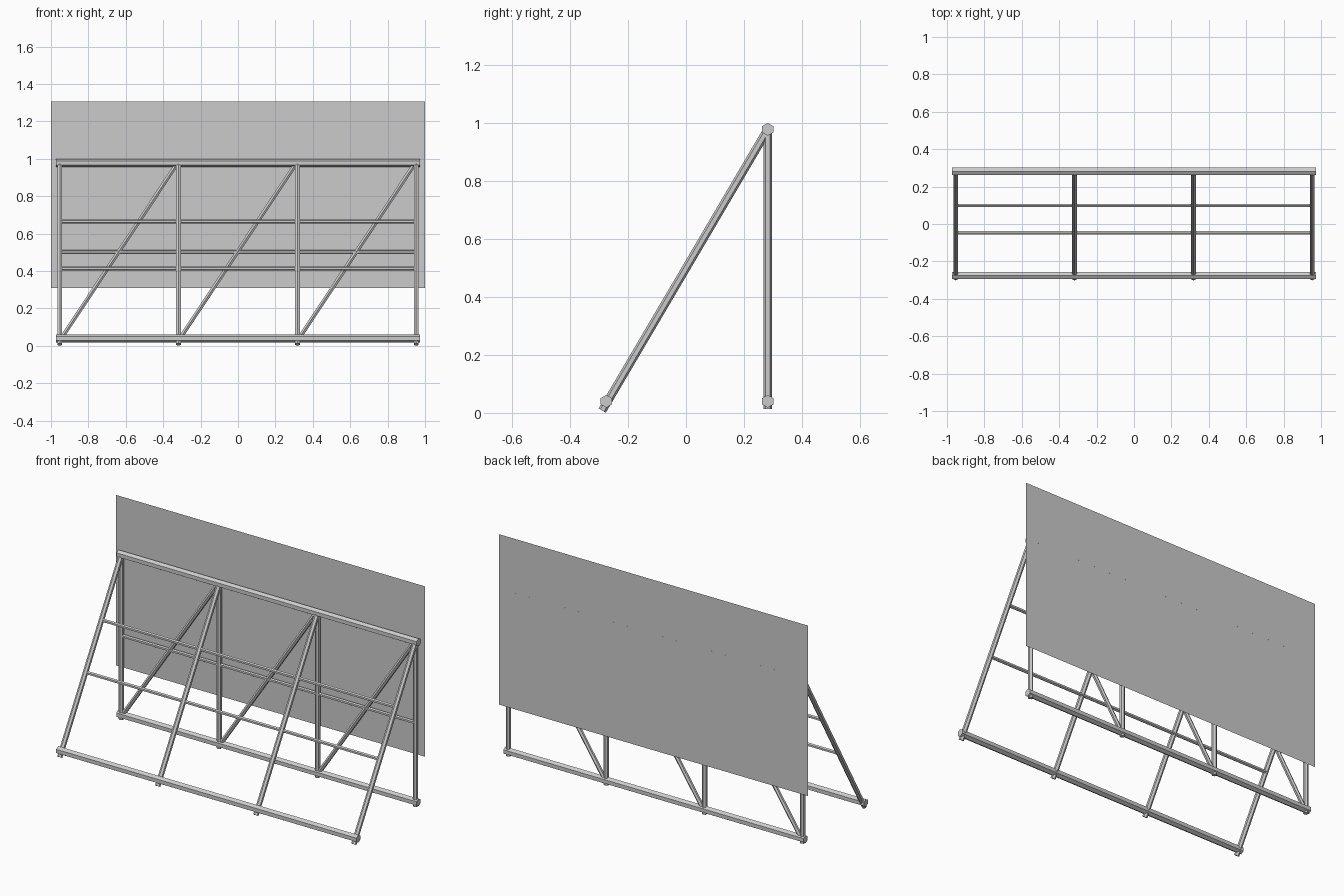
import bpy, bmesh, math
from mathutils import Vector, Matrix

if "Cube" in bpy.data.objects:
    bpy.data.objects.remove(bpy.data.objects["Cube"])

BACK_Y, TOP_Z = 0.282, 0.978
FRONT_Y, LOW_Z = -0.275, 0.04
POSTS = [-0.953, -0.318, 0.318, 0.953]


def tube(name, a, b, r, point):
    """Six-sided tube from a to b, with one corner turned toward `point`."""
    a, b = Vector(a), Vector(b)
    axis = (b - a).normalized()
    u = Vector(point)
    u = (u - axis * u.dot(axis)).normalized()
    v = axis.cross(u)
    rot = Matrix((u, v, axis)).transposed().to_4x4()
    bm = bmesh.new()
    bmesh.ops.create_cone(bm, cap_ends=True, segments=6, radius1=r, radius2=r,
                          depth=(b - a).length,
                          matrix=Matrix.Translation((a + b) / 2) @ rot
                          @ Matrix.Rotation(math.pi / 2, 4, 'Z')
                          @ Matrix.Rotation(-math.pi / 2, 4, 'Z'))
    # the cone's first corner lies on local y, so turn it to local x
    bmesh.ops.rotate(bm, verts=bm.verts, cent=(a + b) / 2,
                     matrix=Matrix.Rotation(math.pi / 2, 3, axis))
    add(name, bm)


def add(name, bm):
    mesh = bpy.data.meshes.new(name)
    bm.to_mesh(mesh)
    bm.free()
    bpy.context.collection.objects.link(bpy.data.objects.new(name, mesh))


# Long horizontal beams
for name, y, z in (("top_beam", BACK_Y, TOP_Z), ("rear_bottom_beam", BACK_Y, LOW_Z),
                   ("front_bottom_beam", FRONT_Y, LOW_Z)):
    tube(name, (-0.973, y, z), (0.973, y, z), 0.022, (0, 0, 1))

# Upright posts and slanted front legs
for x in POSTS:
    tube("rear_post", (x, BACK_Y, 0.014), (x, BACK_Y, TOP_Z), 0.0145, (0, 1, 0))
    tube("front_leg", (x, -0.289, 0.008), (x, BACK_Y, TOP_Z), 0.0145, (0, 1, 0))

# Diagonal braces in each rear bay
for x0, x1 in zip(POSTS, POSTS[1:]):
    tube("diagonal_brace", (x0 + 0.008, BACK_Y, LOW_Z), (x1 - 0.005, BACK_Y, TOP_Z),
         0.0125, (0, 1, 0))

# Thin cross rails
for name, y, z in (("front_upper_rail", 0.099, 0.664), ("front_lower_rail", -0.047, 0.413),
                   ("rear_rail", BACK_Y, 0.503)):
    tube(name, (-0.948, y, z), (0.948, y, z), 0.0105, (0, 0, 1))

# Flat sign panel, a single sheet behind the posts
bm = bmesh.new()
bm.faces.new([bm.verts.new((x, 0.301, z)) for x, z in
              ((-1, 0.308), (1, 0.308), (1, 1.306), (-1, 1.306))])
add("sign_panel", bm)
